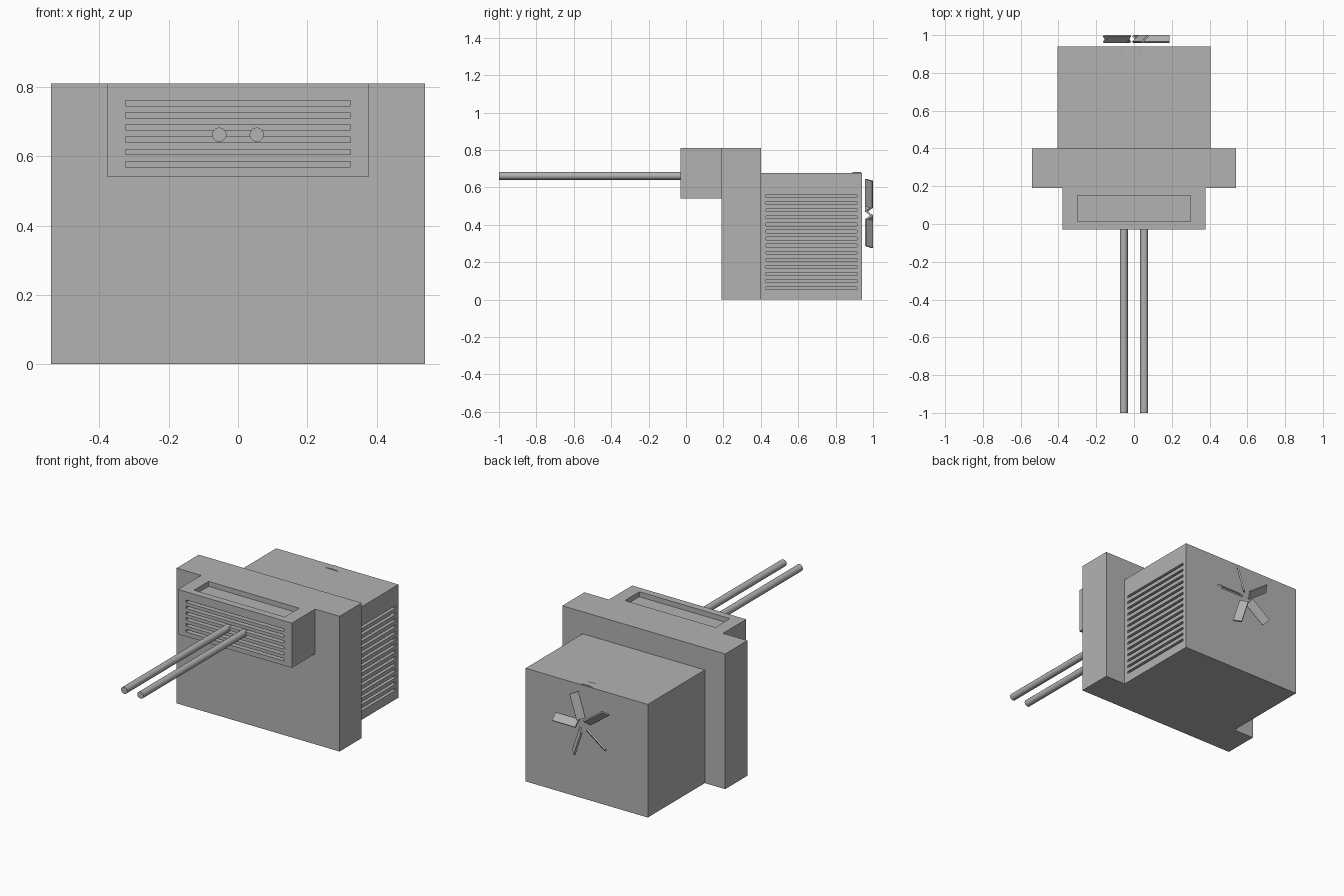
import bpy
import bmesh
import math
from mathutils import Matrix, Vector

default = bpy.data.objects.get("Cube")
if default:
    bpy.data.objects.remove(default, do_unlink=True)

GREY = bpy.data.materials.new("plain grey")
GREY.use_nodes = True
GREY.diffuse_color = (0.45, 0.45, 0.45, 1)
GREY.node_tree.nodes["Principled BSDF"].inputs["Base Color"].default_value = (0.45, 0.45, 0.45, 1)


def add_box(bm, lo, hi):
    lo, hi = Vector(lo), Vector(hi)
    matrix = Matrix.Translation((lo + hi) / 2) @ Matrix.Diagonal((*(hi - lo), 1))
    return bmesh.ops.create_cube(bm, size=1, matrix=matrix)["verts"]


def finish(name, bm):
    mesh = bpy.data.meshes.new(name)
    bm.to_mesh(mesh)
    bm.free()
    mesh.materials.append(GREY)
    obj = bpy.data.objects.new(name, mesh)
    bpy.context.collection.objects.link(obj)
    return obj


def boxes(name, spans):
    bm = bmesh.new()
    for lo, hi in spans:
        add_box(bm, lo, hi)
    return finish(name, bm)


def select(obj):
    bpy.ops.object.select_all(action="DESELECT")
    obj.select_set(True)
    bpy.context.view_layer.objects.active = obj


def carve(obj, spans):
    """Cut box-shaped recesses out of a part."""
    cutter = boxes("recess_cutter", spans)
    cutter.hide_render = True
    mod = obj.modifiers.new("recesses", "BOOLEAN")
    mod.operation = "DIFFERENCE"
    mod.solver = "EXACT"
    mod.object = cutter
    select(obj)
    bpy.ops.object.modifier_apply(modifier=mod.name)
    bpy.data.objects.remove(cutter, do_unlink=True)


def cylinder(name, radius, x, z, y0, y1, sides):
    bm = bmesh.new()
    matrix = Matrix.Translation((x, (y0 + y1) / 2, z)) @ Matrix.Rotation(math.pi / 2, 4, "X")
    bmesh.ops.create_cone(bm, cap_ends=True, segments=sides, radius1=radius,
                          radius2=radius, depth=y1 - y0, matrix=matrix)
    obj = finish(name, bm)
    select(obj)
    bpy.ops.object.shade_smooth_by_angle(angle=math.radians(40))


# Wide middle panel
boxes("window_panel", [((-0.54, 0.19, 0), (0.54, 0.40, 0.81))])

# Front head with a top tray and front louvre slots
head = boxes("front_head", [((-0.378, -0.03, 0.542), (0.378, 0.19, 0.81))])
cuts = [((-0.30, 0.013, 0.78), (0.30, 0.15, 0.9))]
for i in range(6):
    z = 0.577 + i * 0.0352
    cuts.append(((-0.325, -0.1, z - 0.0075), (0.325, 0, z + 0.0075)))
carve(head, cuts)

# Rear housing with louvre slots on its left side
housing = boxes("rear_housing", [((-0.405, 0.40, 0), (0.405, 0.94, 0.678))])
cuts = []
for i in range(14):
    z = 0.0615 + i * 0.0379
    cuts.append(((0.375, 0.427, z - 0.0075), (0.5, 0.915, z + 0.0075)))
carve(housing, cuts)

# Twin rods reaching forward
for side, x in (("left", 0.054), ("right", -0.054)):
    cylinder(side + "_rod", 0.021, x, 0.662, -1, 0.01, 12)

# Round fan shroud just breaking the housing top
FAN_Z = 0.461
cylinder("fan_shroud", 0.222, 0, FAN_Z, 0.89, 0.935, 48)

# Five pitched fan blades
bm = bmesh.new()
for i in range(5):
    verts = add_box(bm, (0.035, -0.005, -0.025), (0.188, 0.005, 0.025))
    turn = Matrix.Rotation(-i * math.tau / 5, 4, "Y")
    pitch = Matrix.Rotation(math.radians(45), 4, "X")
    bmesh.ops.transform(bm, verts=verts,
                        matrix=Matrix.Translation((0, 0.979, FAN_Z)) @ turn @ pitch)
finish("fan_blades", bm)
